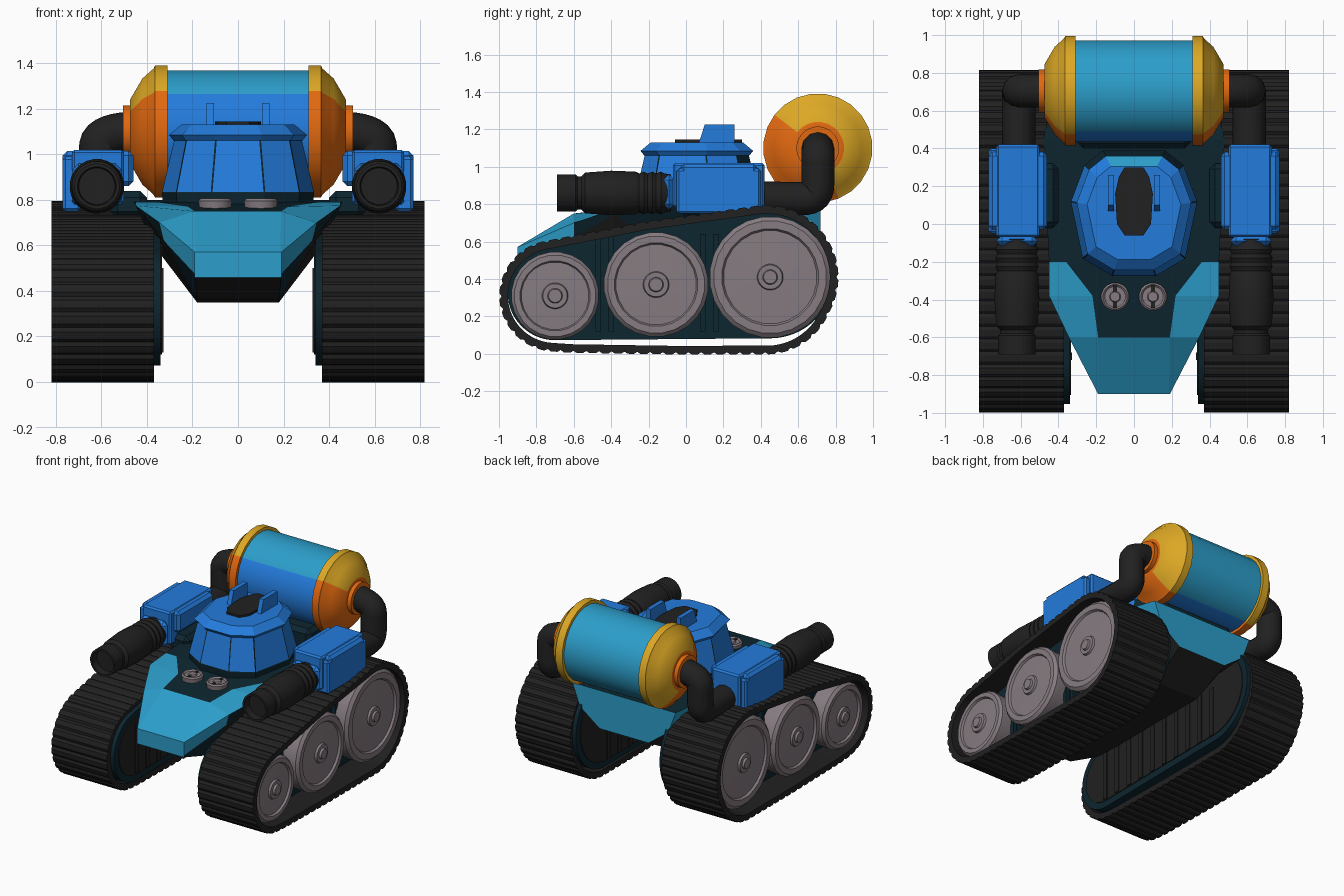
import bpy, bmesh
from math import sin, cos, pi, hypot
from mathutils import Vector

if "Cube" in bpy.data.objects:
    bpy.data.objects.remove(bpy.data.objects["Cube"])


def material(name, *rgb):
    m = bpy.data.materials.new(name)
    m.use_nodes = True
    m.diffuse_color = (*rgb, 1)
    m.node_tree.nodes["Principled BSDF"].inputs["Base Color"].default_value = (*rgb, 1)
    return m


TEAL = material("light_blue", .025, .34, .59)
BLUE = material("blue", .017, .2, .72)
NAVY = material("navy", .004, .019, .029)
BLACK = material("black", .015, .015, .015)
YELLOW = material("yellow", .72, .39, .018)
ORANGE = material("orange", .76, .14, .005)
GREY = material("warm_grey", .24, .2, .22)


def loft(name, rings, mats, rule=None, closed=False, smooth=False, mirror=False, bevel=0, edit=None):
    """Skin equal rings of points; rule(centre, normal) picks the material."""
    bm = bmesh.new()
    rows = [[bm.verts.new(p) for p in r] for r in rings]
    n = len(rows[0])
    for i in range(len(rows) - (0 if closed else 1)):
        a, b = rows[i], rows[(i + 1) % len(rows)]
        for j in range(n):
            k = (j + 1) % n
            bm.faces.new((a[j], a[k], b[k], b[j]))
    if not closed:
        bm.faces.new(rows[0])
        bm.faces.new(rows[-1])
    bmesh.ops.recalc_face_normals(bm, faces=bm.faces)
    bm.normal_update()
    if rule:
        for f in bm.faces:
            f.material_index = rule(f.calc_center_median(), f.normal)
    if edit:
        edit(bm)
    me = bpy.data.meshes.new(name)
    bm.to_mesh(me)
    bm.free()
    for m in mats:
        me.materials.append(m)
    ob = bpy.data.objects.new(name, me)
    bpy.context.collection.objects.link(ob)
    if smooth:
        bpy.ops.object.select_all(action='DESELECT')
        ob.select_set(True)
        bpy.context.view_layer.objects.active = ob
        bpy.ops.object.shade_smooth_by_angle(angle=0.55)
    if bevel:
        mod = ob.modifiers.new("bevel", 'BEVEL')
        mod.width, mod.segments = bevel, 1
    if mirror:
        ob.modifiers.new("mirror", 'MIRROR')
    return ob


def lathe(name, axis, centre, profile, mats, seg=24, **kw):
    """Profile pairs are (position along axis, radius)."""
    def point(t, r, a):
        u, v = r * cos(a), r * sin(a)
        off = {'x': (t, u, v), 'y': (u, t, v), 'z': (u, v, t)}[axis]
        return Vector(centre) + Vector(off)
    rings = [[point(t, r, 2 * pi * (i + .5) / seg) for i in range(seg)] for t, r in profile]
    return loft(name, rings, mats, smooth=True, **kw)


def box(name, x, y, z, mat, bevel=.012, mirror=True):
    rings = [[(x[0], v, z[0]), (x[1], v, z[0]), (x[1], v, z[1]), (x[0], v, z[1])] for v in y]
    return loft(name, rings, [mat], mirror=mirror, bevel=bevel)


def belt(circles, grow):
    """Taut loop around circles, as (y, z, normal y, normal z)."""
    out = []
    for i in range(240):
        ny, nz = cos(2 * pi * i / 240), sin(2 * pi * i / 240)
        y, z, r = max(circles, key=lambda c: c[0] * ny + c[1] * nz + c[2])
        out.append((y + (r + grow) * ny, z + (r + grow) * nz, ny, nz))
    return out


def resample(pts, count):
    loop = pts + pts[:1]
    seg = [hypot(b[0] - a[0], b[1] - a[1]) for a, b in zip(loop, loop[1:])]
    step, out, i, start = sum(seg) / count, [], 0, 0
    for k in range(count):
        while i < len(seg) - 1 and start + seg[i] < k * step:
            start += seg[i]
            i += 1
        f = (k * step - start) / max(seg[i], 1e-6)
        out.append([a + (b - a) * f for a, b in zip(loop[i], loop[i + 1])])
    return out


# Running gear: tracks, inner panels, wheels
WHEELS = [(-.7, .31, .235), (-.16, .37, .28), (.45, .41, .325)]
outline = WHEELS[:2] + [(-.6, .3, .232), (-.1, .35, .29), (.43, .41, .322), (.43, .36, .3)]
links = resample(belt(outline, .052), 64 * 4)
tread = [(y + ny * h, z + nz * h) for i, (y, z, ny, nz) in enumerate(links)
         for h in [.011 if i % 4 else 0]]
inner = [(y - ny * .035, z - nz * .035) for y, z, ny, nz in links]
loft("tracks", [[(x, y, z) for y, z in ring] for x, ring in
                ((.37, tread), (.82, tread), (.82, inner), (.37, inner))],
     [BLACK], closed=True, mirror=True)
for name, x, grow, mat in (("track_inner_panels", (.34, .66), .018, NAVY),
                           ("track_inner_covers", (.334, .35), -.03, BLACK)):
    panel = belt([(y, z + .016, r) for y, z, r in WHEELS], grow)
    loft(name, [[(v, p[0], p[1]) for p in panel] for v in x], [mat], mirror=True)
for i in range(10):
    y = -.7 + i * .125
    box("inner_cover_rib", (.328, .34), (y - .02, y + .02), (.13, .5), BLACK, 0)
for y in (-.47, -.4, .09, .16):
    box("panel_rib", (.64, .69), (y - .015, y + .015), (.12, .64), NAVY, 0)
for y, z, r in WHEELS:
    lathe("road_wheel", 'x', (0, y, z),
          [(.6, r * .95), (.74, r), (.775, r), (.795, r * .93), (.795, r * .8), (.78, r * .77),
           (.785, .07), (.8, .065), (.8, .04), (.815, .035), (.815, .015)], [GREY], mirror=True)

# Hull: half sections from belly to deck, mirrored into rings
SECTIONS = [
    (-.9, (.19, .46), (.19, .475), (.19, .57), (.185, .572)),
    (-.6, (.18, .36), (.325, .62), (.345, .70), (.19, .75)),
    (-.38, (.18, .35), (.425, .75), (.45, .775), (.22, .77)),
    (-.2, (.18, .35), (.37, .6), (.45, .79), (.36, .79)),
    (.45, (.18, .35), (.36, .6), (.48, .8), (.3, .8)),
    (.72, (.2, .5), (.36, .62), (.42, .78), (.22, .78))]


def hull_colour(c, n):
    if n.z < -.5:
        return 2
    if c.y > .5:
        return 0 if n.z < .5 else 1
    if c.y < -.65:
        return 0 if n.z > -.2 else 1
    if c.y < -.42 and abs(c.x) > .3:
        return 0 if n.z > -.3 and c.z > .66 else 1
    return 0 if c.y < -.22 and abs(c.x) > .21 and n.z > .5 else 1


loft("hull", [[(x, y, z) for x, z in half] + [(-x, y, z) for x, z in reversed(half)]
              for y, *half in SECTIONS], [TEAL, NAVY, BLACK], hull_colour)
lathe("headlights", 'z', (.1, -.385, .77),
      [(-.02, .07), (.025, .075), (.035, .065), (.025, .055), (.025, .03), (.035, .025)],
      [GREY], seg=16, mirror=True)
box("headlight_slots", (.09, .11), (-.45, -.32), (.79, .8), BLACK, 0)
box("tank_cradle", (-.3, .3), (.4, .68), (.77, .92), NAVY, .03, False)
box("shoulder_mounts", (.4, .56), (-.02, .32), (.72, .84), NAVY, .03)

# Cockpit with framed window panels
PLAN = [(.12, -.285), (.28, -.19), (.345, .12), (.27, .32), (.17, .4)]


def plan_ring(z, s):
    half = [(x * s, .06 + (y - .06) * s, z) for x, y in PLAN]
    return half + [(-x, y, z) for x, y, z in reversed(half)]


def frame_windows(bm):
    panes = [f for f in bm.faces if f.material_index == 0 and abs(f.normal.z) < .8]
    res = bmesh.ops.inset_individual(bm, faces=panes, thickness=.006, depth=0)
    for f in res["faces"]:
        if f not in panes:
            f.material_index = 1


loft("cockpit", [plan_ring(z, s) for z, s in ((.77, .95), (.83, .97), (1.08, .8))], [BLUE, NAVY],
     lambda c, n: 1 if c.z < .82 or n.y > .35 else 0, edit=frame_windows)
loft("cockpit_roof", [plan_ring(z, s) for z, s in ((1.06, .82), (1.085, .88), (1.13, .72))],
     [BLUE, TEAL], lambda c, n: 1 if n.y > .25 and c.y > .33 else 0)
HATCH = [(.05, -.06), (.09, 0), (.1, .16), (.08, .25), (.05, .3)]
loft("roof_hatch", [[(x, y, z) for x, y in HATCH] + [(-x, y, z) for x, y in reversed(HATCH)]
                    for z in (1.11, 1.145)], [BLACK])
loft("roof_fins", [[(x, .06, 1.1), (x, .1, 1.225), (x, .26, 1.225), (x, .26, 1.1)]
                   for x in (.105, .138)], [BLUE], mirror=True)

# Side cannons
box("cannon_housing", (.50, .73), (-.07, .42), (.78, 1.02), BLUE)
box("housing_wrap", (.46, .77), (-.03, .38), (.86, 1.015), BLUE, .02)
box("housing_side_plate", (.69, .77), (-.05, .4), (.75, .99), BLUE)
box("housing_collar", (.51, .73), (-.12, -.06), (.77, .96), BLUE, .03)
ribs = [p for i in range(4) for p in ((-.27 + i * .045, .115), (-.25 + i * .045, .105))]
lathe("cannon_barrel", 'y', (.62, 0, .86),
      [(-.64, .08), (-.69, .085), (-.69, .1), (-.59, .1), (-.58, .09), (-.56, .09), (-.54, .11),
       (-.4, .12)] + ribs + [(-.08, .1)], [BLACK], mirror=True)

# Rear tank with two-tone paint
CAP = [(.31, .27), (.31, .292), (.365, .292), (.37, .28), (.42, .235), (.475, .14),
       (.475, .115), (.505, .115)]


def tank_colour(c, n):
    y, z = c.y - .705, c.z - 1.1
    lower = hypot(y, z) > .01 and (-.8 * y - .6 * z) / hypot(y, z) > .24
    if abs(c.x) < .3:
        return 1 if lower else 0
    return 3 if lower or abs(c.x) > .47 else 2


lathe("rear_tank", 'x', (0, .705, 1.1), [(-t, r) for t, r in reversed(CAP)] + CAP,
      [TEAL, BLUE, YELLOW, ORANGE], rule=tank_colour)

# Hoses from tank ends to cannon housings
curve = bpy.data.curves.new("feed_hoses", 'CURVE')
curve.dimensions = '3D'
curve.bevel_depth, curve.bevel_resolution, curve.resolution_u = .088, 4, 6
PATH = [(.61, .38, .835), (.61, .56, .83), (.61, .705, .83), (.61, .705, .98),
        (.61, .705, 1.09), (.47, .705, 1.1)]
for side in (-1, 1):
    sp = curve.splines.new('NURBS')
    sp.points.add(len(PATH) - 1)
    for p, (x, y, z) in zip(sp.points, PATH):
        p.co = (x * side, y, z, 1)
    sp.order_u, sp.use_endpoint_u = 3, True
curve.materials.append(BLACK)
bpy.context.collection.objects.link(bpy.data.objects.new("feed_hoses", curve))
